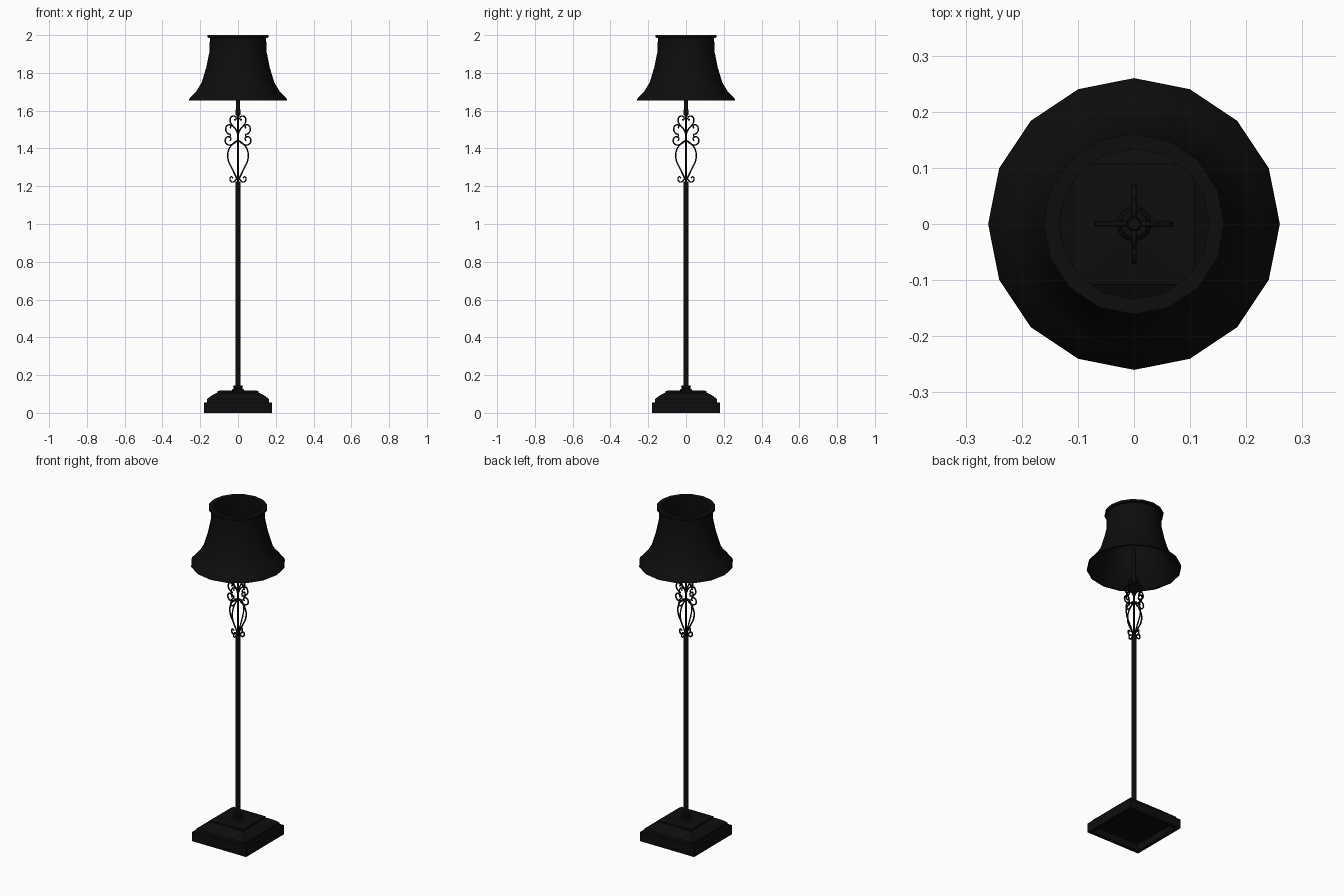
import bpy
import bmesh
import math

if "Cube" in bpy.data.objects:
    bpy.data.objects.remove(bpy.data.objects["Cube"])

black = bpy.data.materials.new("matte_black")
black.use_nodes = True
COLOUR = (0.004, 0.004, 0.004, 1)
black.diffuse_color = COLOUR
black.node_tree.nodes["Principled BSDF"].inputs["Base Color"].default_value = COLOUR


def lathe(name, profile, sides, closed=False, phase=0.0, stretch=1.0, smooth=35):
    """Revolve (radius, z) points; stretch turns a four-sided radius into a half width."""
    bm = bmesh.new()
    rings = []
    for r, z in profile:
        ring = []
        for i in range(sides):
            a = phase + math.tau * i / sides
            ring.append(bm.verts.new((r * stretch * math.cos(a), r * stretch * math.sin(a), z)))
        rings.append(ring)
    pairs = list(zip(rings, rings[1:]))
    if closed:
        pairs.append((rings[-1], rings[0]))
    else:
        bm.faces.new(rings[0][::-1])
        bm.faces.new(rings[-1])
    for low, high in pairs:
        for i in range(sides):
            j = (i + 1) % sides
            bm.faces.new((low[i], low[j], high[j], high[i]))
    bmesh.ops.recalc_face_normals(bm, faces=bm.faces)
    mesh = bpy.data.meshes.new(name)
    bm.to_mesh(mesh)
    bm.free()
    obj = bpy.data.objects.new(name, mesh)
    bpy.context.collection.objects.link(obj)
    mesh.materials.append(black)
    if smooth:
        bpy.ops.object.select_all(action="DESELECT")
        obj.select_set(True)
        bpy.context.view_layer.objects.active = obj
        bpy.ops.object.shade_smooth_by_angle(angle=math.radians(smooth))
    return obj


def scrollwork(name, paths, turn):
    """Bent wires given as (distance from the pole, z), turned about the pole."""
    curve = bpy.data.curves.new(name, "CURVE")
    curve.dimensions = "3D"
    curve.bevel_depth = 0.0042
    curve.bevel_resolution = 1
    curve.resolution_u = 5
    curve.use_fill_caps = True
    for path in paths:
        spline = curve.splines.new("BEZIER")
        spline.bezier_points.add(len(path) - 1)
        for point, (r, z) in zip(spline.bezier_points, path):
            point.co = (r, 0, z)
            point.handle_left_type = point.handle_right_type = "AUTO"
    curve.materials.append(black)
    obj = bpy.data.objects.new(name, curve)
    obj.rotation_euler.z = turn
    bpy.context.collection.objects.link(obj)


# Stepped square base with a recessed underside
lathe("base", [(0.16, 0.04), (0.16, 0), (0.18, 0), (0.18, 0.056), (0.165, 0.056),
               (0.163, 0.074), (0.14, 0.092), (0.108, 0.108), (0.108, 0.117), (0.035, 0.119)],
      4, phase=math.pi / 4, stretch=math.sqrt(2), smooth=0)

# Collar and pole
lathe("base_collar", [(0.032, 0.115), (0.03, 0.125), (0.022, 0.13), (0.026, 0.138), (0.024, 0.145)], 12)
lathe("pole", [(0.0135, 0.12), (0.0135, 1.225)], 12)
lathe("inner_rod", [(0.006, 1.22), (0.006, 1.58)], 8)
lathe("upper_collar", [(0.007, 1.57), (0.013, 1.58), (0.013, 1.6), (0.011, 1.61)], 12)
lathe("lamp_stem", [(0.011, 1.6), (0.011, 1.78)], 12)

# Wrought scrolls, repeated on four sides
teardrop = [(0.003, 1.235), (0.03, 1.29), (0.053, 1.345), (0.05, 1.39), (0.027, 1.425), (0.003, 1.443)]
foot_curl = [(0.003, 1.25), (0.014, 1.231), (0.03, 1.222), (0.042, 1.234),
             (0.036, 1.25), (0.026, 1.243)]
side_scroll = [(0.042, 1.44), (0.038, 1.455), (0.054, 1.462), (0.068, 1.442), (0.055, 1.42),
               (0.03, 1.422), (0.003, 1.443)]
shoulder_scroll = [(0.042, 1.507), (0.038, 1.52), (0.052, 1.525), (0.065, 1.505),
                   (0.055, 1.48), (0.04, 1.472), (0.046, 1.459)]
top_scroll = [(0.022, 1.552), (0.012, 1.552), (0.014, 1.568), (0.032, 1.57), (0.042, 1.552),
              (0.033, 1.526), (0.014, 1.505), (0.003, 1.48)]
for i in range(4):
    scrollwork("scrollwork_%d" % (i + 1),
               [teardrop, foot_curl, side_scroll, shoulder_scroll, top_scroll], i * math.pi / 2)

# Flared open lampshade with a rolled top lip
lathe("lampshade", [(0.26, 1.655), (0.257, 1.666), (0.222, 1.7), (0.192, 1.75), (0.168, 1.83),
                    (0.151, 1.912), (0.149, 1.985), (0.161, 1.987), (0.161, 2.0), (0.134, 2.0),
                    (0.138, 1.91), (0.158, 1.83), (0.182, 1.75), (0.212, 1.7), (0.25, 1.655)],
      16, closed=True)
